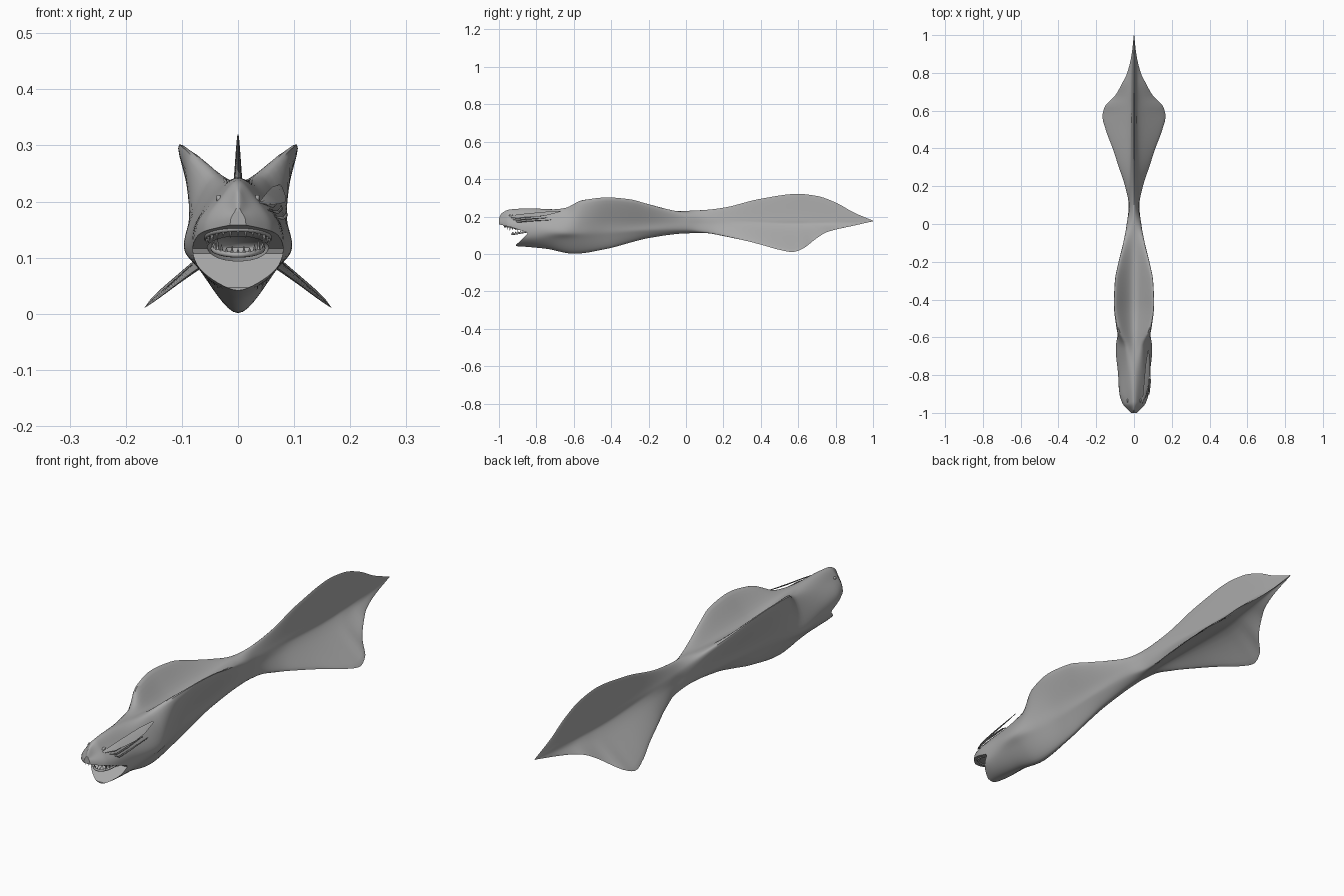
import bpy, bmesh, math
from mathutils import Vector

if "Cube" in bpy.data.objects:
    bpy.data.objects.remove(bpy.data.objects["Cube"])

grey = bpy.data.materials.new("grey_skin")
grey.diffuse_color = (0.4, 0.4, 0.4, 1)
grey.use_nodes = True
grey.node_tree.nodes["Principled BSDF"].inputs["Base Color"].default_value = grey.diffuse_color


def make(name, bm, angle=40):
    bmesh.ops.recalc_face_normals(bm, faces=bm.faces[:])
    me = bpy.data.meshes.new(name)
    bm.to_mesh(me)
    bm.free()
    me.materials.append(grey)
    ob = bpy.data.objects.new(name, me)
    bpy.context.collection.objects.link(ob)
    smooth(ob, angle)
    return ob


def smooth(ob, angle=40):
    bpy.ops.object.select_all(action='DESELECT')
    ob.select_set(True)
    bpy.context.view_layer.objects.active = ob
    bpy.ops.object.shade_smooth_by_angle(angle=math.radians(angle))


def track(keys, y):
    """Monotone cubic through (y, value) keys."""
    n = len(keys)
    d = [(keys[i + 1][1] - keys[i][1]) / (keys[i + 1][0] - keys[i][0]) for i in range(n - 1)]
    m = [d[0]] + [2 * a * b / (a + b) if a * b > 0 else 0 for a, b in zip(d, d[1:])] + [d[-1]]
    i = max(0, min(n - 2, sum(k[0] <= y for k in keys) - 1))
    h = keys[i + 1][0] - keys[i][0]
    t = (y - keys[i][0]) / h
    return ((2*t**3 - 3*t*t + 1) * keys[i][1] + (t**3 - 2*t*t + t) * h * m[i]
            + (3*t*t - 2*t**3) * keys[i + 1][1] + (t**3 - t*t) * h * m[i + 1])


# Long ridges of the body: back line, upper fins, flanks, lower fins, keel
TOP = [(-1, .19), (-.985, .218), (-.94, .238), (-.85, .243), (-.65, .235), (-.42, .215), (-.2, .22),
       (0, .23), (.1, .235), (.2, .247), (.4, .295), (.6, .321), (.7, .31), (.8, .275), (.9, .22), (1, .178)]
UX = [(-1, .006), (-.98, .018), (-.95, .032), (-.85, .042), (-.65, .05), (-.55, .088), (-.42, .105),
      (-.3, .1), (-.2, .08), (-.1, .055), (0, .034), (.1, .02), (.3, .014), (.57, .012), (.8, .009), (1, .001)]
UZ = [(-1, .182), (-.95, .205), (-.8, .212), (-.65, .238), (-.55, .287), (-.42, .302), (-.3, .292),
      (-.2, .265), (-.1, .237), (0, .212), (.1, .2), (.57, .19), (.8, .19), (1, .177)]
SX = [(-1, .014), (-.98, .036), (-.95, .06), (-.9, .075), (-.8, .082), (-.66, .096), (-.55, .08),
      (-.42, .064), (-.2, .05), (0, .038), (.1, .025), (.3, .026), (.57, .032), (.75, .018), (1, .001)]
SZ = [(-1, .16), (-.85, .15), (-.66, .13), (-.42, .165), (0, .165), (.3, .155), (.57, .137), (.75, .155), (1, .176)]
LX = [(-1, .01), (-.95, .05), (-.85, .07), (-.65, .07), (-.42, .045), (-.2, .038), (0, .03), (.1, .027),
      (.2, .047), (.3, .08), (.4, .113), (.5, .15), (.57, .167), (.62, .155), (.68, .1), (.75, .06),
      (.8, .036), (.9, .012), (1, .001)]
LZ = [(-1, .09), (-.85, .08), (-.65, .08), (-.42, .1), (-.2, .12), (0, .127), (.1, .118), (.2, .097),
      (.3, .075), (.4, .05), (.5, .022), (.57, .01), (.62, .026), (.7, .085), (.75, .115), (.8, .13),
      (.9, .152), (1, .175)]
KEEL = [(-1, .045), (-.9, .041), (-.75, .028), (-.6, .001), (-.42, .028), (-.3, .06), (-.2, .085),
        (0, .11), (.1, .112), (.3, .115), (.57, .122), (.75, .14), (1, .174)]


def section(y, steps=8):
    half = [(track(UX, y), track(UZ, y)), (track(SX, y), track(SZ, y)), (track(LX, y), track(LZ, y))]
    ctrl = ([(0, track(TOP, y))] + half + [(0, track(KEEL, y))] + [(-x, z) for x, z in reversed(half)])
    p = [Vector((x, y, z)) for x, z in ctrl]
    out = []
    for i in range(8):
        a, b, c, d = (p[(i + k) % 8] for k in (-1, 0, 1, 2))
        for s in range(steps):
            t = s / steps
            out.append(0.5 * (2*b + (c - a)*t + (2*a - 5*b + 4*c - d)*t*t + (3*b - a - 3*c + d)*t**3))
    return out


# Body: one loft from snout to tail tip
bm = bmesh.new()
ys = [-1 + .006 * i for i in range(10)] + [-.94 + 1.94 * i / 110 for i in range(111)]
rings = [[bm.verts.new(v) for v in section(y)] for y in ys]
for r, q in zip(rings, rings[1:]):
    for j in range(len(r)):
        k = (j + 1) % len(r)
        bm.faces.new((r[j], r[k], q[k], q[j]))
bm.faces.new(rings[0])
bm.faces.new(rings[-1])
body = make("body", bm)

# Open mouth: wedge between the jaws, then the throat
bm = bmesh.new()
prof = [(-.848, .107), (-.91, .047), (-.912, -.05), (-1.1, -.05), (-1.1, .165), (-1, .158),
        (-.93, .142), (-.852, .116)]
sides = [[bm.verts.new((x, y, z)) for y, z in prof] for x in (-.25, .25)]
for i in range(len(prof)):
    j = (i + 1) % len(prof)
    bm.faces.new((sides[0][i], sides[0][j], sides[1][j], sides[1][i]))
bm.faces.new(sides[0])
bm.faces.new(sides[1])
wedge = make("mouth_cutter", bm)

bm = bmesh.new()
bmesh.ops.create_uvsphere(bm, u_segments=24, v_segments=14, radius=1)
for v in bm.verts:
    v.co = (v.co.x * .055, v.co.y * .11 - .86, v.co.z * .024 + .118)
throat = make("throat_cutter", bm)

for cutter in (wedge, throat):
    mod = body.modifiers.new("cut", 'BOOLEAN')
    mod.operation = 'DIFFERENCE'
    mod.solver = 'EXACT'
    mod.object = cutter
    cutter.hide_render = True
    bpy.context.view_layer.objects.active = body
    bpy.ops.object.modifier_apply(modifier=mod.name)
    bpy.data.objects.remove(cutter)
smooth(body)


def tube(name, pts, radii):
    """Tapered round strand through points."""
    cu = bpy.data.curves.new(name, 'CURVE')
    cu.dimensions = '3D'
    cu.bevel_depth = 1
    cu.bevel_resolution = 2
    cu.use_fill_caps = True
    sp = cu.splines.new('POLY')
    sp.points.add(len(pts) - 1)
    for q, p, r in zip(sp.points, pts, radii):
        q.co = (*p, 1)
        q.radius = r
    cu.materials.append(grey)
    ob = bpy.data.objects.new(name, cu)
    bpy.context.collection.objects.link(ob)


def upper_arc(a):
    y = -.905 - .065 * math.cos(a)
    return Vector((.056 * math.sin(a), y, .158 - .23 * (y + 1)))


def lower_arc(a):
    return Vector((.044 * math.sin(a), -.86 - .07 * math.cos(a), .105 + .012 * (1 - math.cos(a))))


# Gums and pointed teeth
for label, arc, sign in (("upper", upper_arc, -1), ("lower", lower_arc, 1)):
    angles = [math.radians(-100 + 200 * i / 24) for i in range(25)]
    tube(label + "_gum", [arc(a) for a in angles], [.005] * 25)
    bm = bmesh.new()
    for i in range(13):
        a = math.radians(-84 + 14 * i)
        p = arc(a)
        length = .026 if i in (2, 10) else .013 + .004 * (i % 2)
        base = [bm.verts.new(p + Vector((.004 * math.cos(t), .004 * math.sin(t), 0)))
                for t in (k * math.tau / 6 for k in range(6))]
        tip = bm.verts.new(p + Vector((0, 0, sign * length)))
        bm.faces.new(base)
        for k in range(6):
            bm.faces.new((base[k], base[(k + 1) % 6], tip))
    make(label + "_teeth", bm)

# Eyes: small slanted ovals
for s, side in ((-1, "left"), (1, "right")):
    bm = bmesh.new()
    bmesh.ops.create_uvsphere(bm, u_segments=16, v_segments=10, radius=1)
    for v in bm.verts:
        x, y, z = v.co
        v.co = (s * (.031 + .007 * x + .004 * z), -.935 + .012 * y, .201 + .011 * z)
    make(side + "_eye", bm)

# Ragged flap and strands on one side of the head
flap = [(-.95, .04, .198, .002), (-.91, .055, .202, .009), (-.86, .063, .206, .012),
        (-.8, .07, .21, .014), (-.74, .074, .217, .012), (-.67, .076, .228, .003)]
bm = bmesh.new()
rows = []
for y, x, z, w in flap:
    rows.append([bm.verts.new((x + a * w, y, z - .8 * a * w + b * .002))
                 for a, b in ((-1, 0), (0, 1), (1, 0), (0, -1))])
for r, q in zip(rows, rows[1:]):
    for j in range(4):
        bm.faces.new((r[j], r[(j + 1) % 4], q[(j + 1) % 4], q[j]))
bm.faces.new(rows[0])
bm.faces.new(rows[-1])
make("head_flap", bm)
for i in range(3):
    z = .196 - .011 * i
    x = .056 + .009 * i
    tube("head_strand", [(x - .012, -.95 + .02 * i, z), (x + .006, -.9, z - .004), (x + .012, -.84, z + .002),
                         (x + .012, -.76 + .02 * i, z + .008)], [.001, .003, .003, .001])
